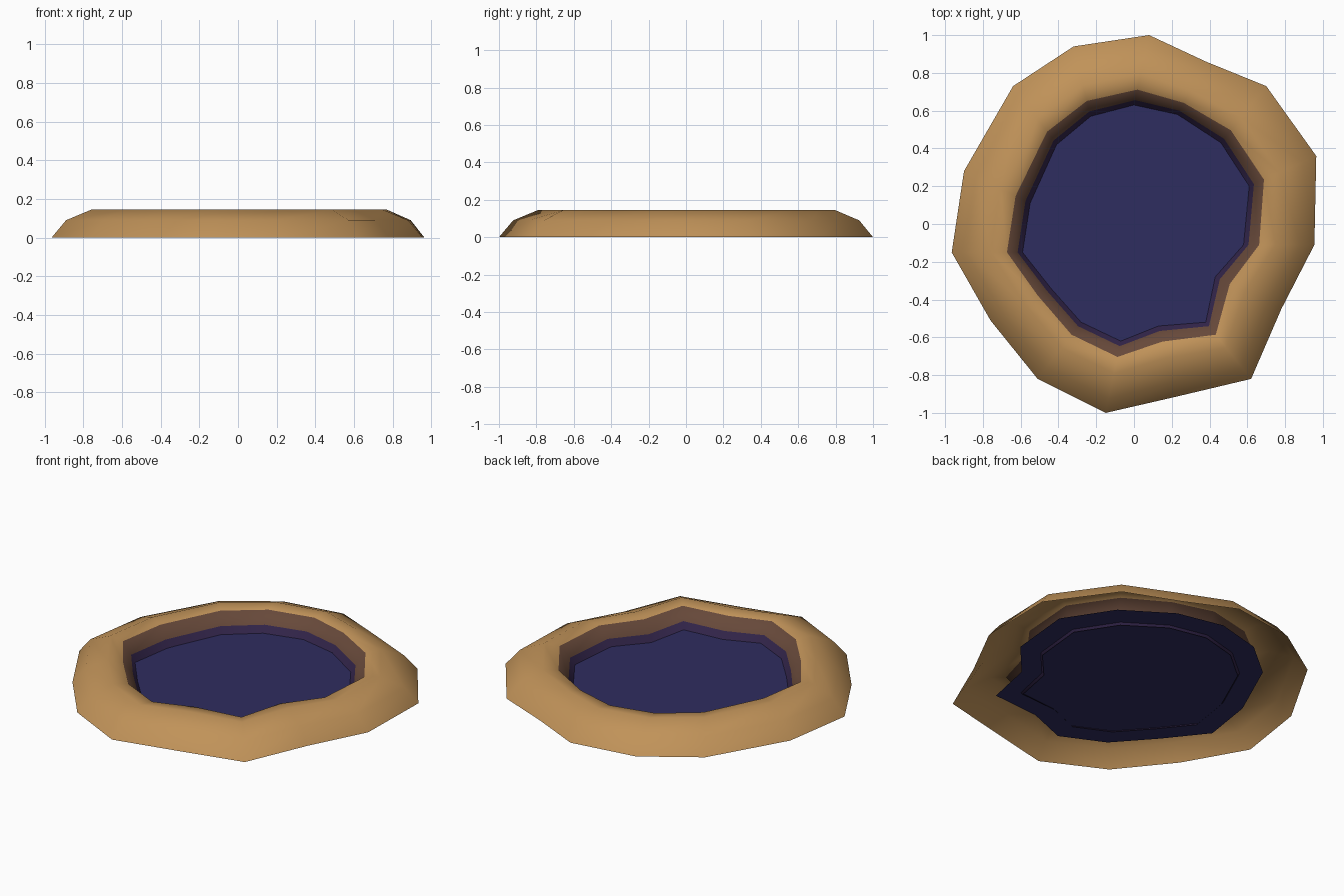
import bpy, bmesh

if "Cube" in bpy.data.objects:
    bpy.data.objects.remove(bpy.data.objects["Cube"])


def material(name, rgb):
    m = bpy.data.materials.new(name)
    m.diffuse_color = (*rgb, 1)
    m.use_nodes = True
    m.node_tree.nodes["Principled BSDF"].inputs["Base Color"].default_value = m.diffuse_color
    return m


sand = material("sand", (0.53, 0.29, 0.10))
mud = material("wet mud", (0.135, 0.066, 0.042))
shade = material("deep purple mud", (0.032, 0.018, 0.068))
water = material("water blue", (0.028, 0.026, 0.116))

# Irregular outlines: foot of the bank and the waterline
OUTER = [(.965, .36), (.70, .73), (.38, .86), (.08, 1.0), (-.32, .94),
         (-.64, .73), (-.90, .28), (-.965, -.15), (-.76, -.51), (-.51, -.82),
         (-.15, -1.0), (.22, -.915), (.62, -.82), (.78, -.45), (.955, -.11)]
INNER = [(.61, .20), (.46, .43), (.23, .58), (0, .63), (-.23, .57),
         (-.41, .42), (-.55, .11), (-.59, -.15), (-.44, -.34), (-.28, -.52),
         (-.07, -.62), (.13, -.54), (.38, -.52), (.43, -.28), (.58, -.11)]

# Bank cross-section: (blend from outer to inner outline, height)
PROFILE = [(0, 0), (.2, .09), (.55, .145), (.78, .135), (.93, .068),
           (1.0, .028), (1.03, .015)]
BAND_MATERIAL = [0, 0, 0, 1, 2, 2]


def finish(bm, name, mats, smooth):
    me = bpy.data.meshes.new(name)
    for f in bm.faces:
        f.smooth = smooth
    bm.to_mesh(me)
    bm.free()
    ob = bpy.data.objects.new(name, me)
    for m in mats:
        me.materials.append(m)
    bpy.context.collection.objects.link(ob)
    return ob


# Sandy bank, open underneath
bm = bmesh.new()
rings = []
for t, z in PROFILE:
    rings.append([bm.verts.new((ox + (ix - ox) * t, oy + (iy - oy) * t, z))
                  for (ox, oy), (ix, iy) in zip(OUTER, INNER)])
n = len(OUTER)
for k, slot in enumerate(BAND_MATERIAL):
    a, b = rings[k], rings[k + 1]
    for i in range(n):
        j = (i + 1) % n
        f = bm.faces.new((a[i], a[j], b[j], b[i]))
        f.material_index = slot
finish(bm, "pond_bank", [sand, mud, shade], True)

# Water sheet, reaching under the bank
bm = bmesh.new()
bm.faces.new([bm.verts.new((x * 1.22, y * 1.22, .028)) for x, y in INNER])
bmesh.ops.triangulate(bm, faces=bm.faces[:])
finish(bm, "water_surface", [water], False)
